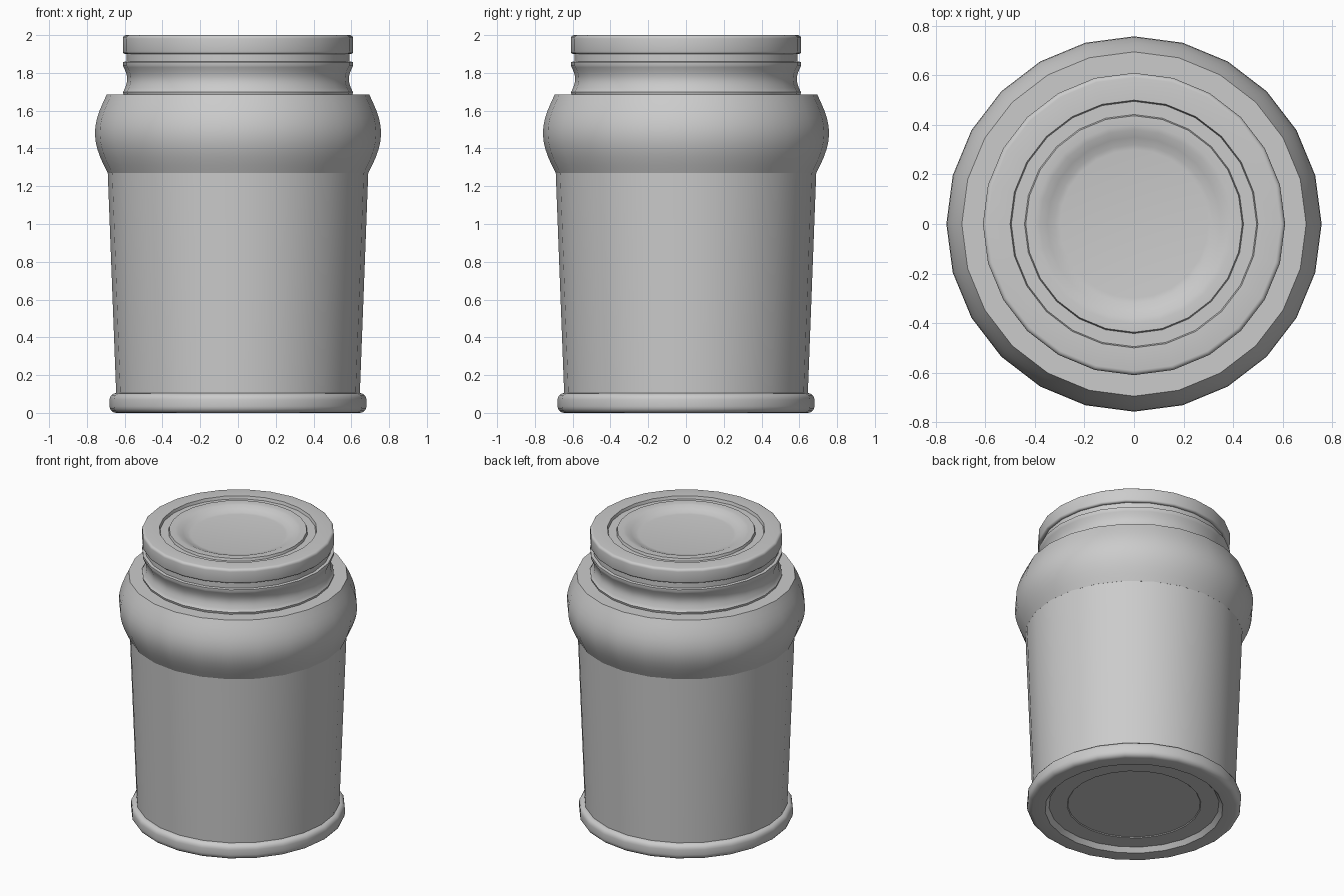
import bpy, bmesh, math

cube = bpy.data.objects.get("Cube")
if cube:
    bpy.data.objects.remove(cube, do_unlink=True)

SIDES = 24

grey = bpy.data.materials.new("plain grey")
grey.use_nodes = True
grey.diffuse_color = (0.6, 0.6, 0.6, 1)
grey.node_tree.nodes["Principled BSDF"].inputs["Base Color"].default_value = (0.6, 0.6, 0.6, 1)


def arc(cr, cz, rr, rz, start, end, steps):
    """Points (radius, height) along an elliptical arc, angles in degrees."""
    pts = []
    for k in range(steps + 1):
        a = math.radians(start + (end - start) * k / steps)
        pts.append((cr + rr * math.cos(a), cz + rz * math.sin(a)))
    return pts


def lathe(name, profile, cap_start=False, cap_end=False):
    """Turn a profile, listed from underside to top, around the z axis."""
    bm = bmesh.new()
    rings = []
    for r, z in profile:
        rings.append([bm.verts.new((r * math.cos(math.tau * j / SIDES),
                                    r * math.sin(math.tau * j / SIDES), z))
                      for j in range(SIDES)])
    for low, high in zip(rings, rings[1:]):
        for j in range(SIDES):
            n = (j + 1) % SIDES
            bm.faces.new((low[j], low[n], high[n], high[j]))
    if cap_start:
        bm.faces.new(rings[0][::-1])
    if cap_end:
        bm.faces.new(rings[-1])
    mesh = bpy.data.meshes.new(name)
    bm.to_mesh(mesh)
    bm.free()
    mesh.materials.append(grey)
    obj = bpy.data.objects.new(name, mesh)
    bpy.context.collection.objects.link(obj)
    bpy.ops.object.select_all(action='DESELECT')
    obj.select_set(True)
    bpy.context.view_layer.objects.active = obj
    bpy.ops.object.shade_smooth_by_angle(angle=math.radians(32))
    return obj


# Rounded foot with a recessed underside
lathe("foot_ring",
      [(0.42, 0.035), (0.425, 0.03), (0.54, 0.03), (0.565, 0.0)]
      + arc(0.645, 0.035, 0.035, 0.035, -90, 0, 4)
      + arc(0.645, 0.07, 0.035, 0.035, 0, 90, 4)
      + [(0.63, 0.105)], cap_start=True)

# Slightly tapered wall
lathe("body_wall", [(0.645, 0.10), (0.69, 1.28)])

# Bulging band with a flat shoulder
lathe("shoulder_band",
      [(0.66, 1.27)]
      + [(0.69 + 0.065 * math.sin(math.pi * k / 10) + 0.005 * k / 10, 1.27 + 0.415 * k / 10)
         for k in range(11)]
      + [(0.58, 1.685)])

# Waisted neck with a thin collar
lathe("neck",
      [(0.605, 1.68), (0.61, 1.70)]
      + [(0.605 - 0.018 * math.sin(math.pi * k / 8), 1.705 + 0.125 * k / 8)
         for k in range(9)]
      + [(0.61, 1.84), (0.61, 1.858), (0.59, 1.86), (0.59, 1.91)])

# Lid: rounded rim, ring groove, raised centre with a shallow dish
lathe("lid",
      [(0.57, 1.90)]
      + arc(0.597, 1.913, 0.013, 0.013, -90, 0, 3)
      + arc(0.592, 1.982, 0.018, 0.018, 0, 90, 4)
      + [(0.50, 2.0), (0.495, 1.98), (0.442, 1.98), (0.437, 1.997), (0.40, 1.997),
         (0.38, 1.993), (0.35, 1.98), (0.32, 1.967), (0.30, 1.964)], cap_end=True)
